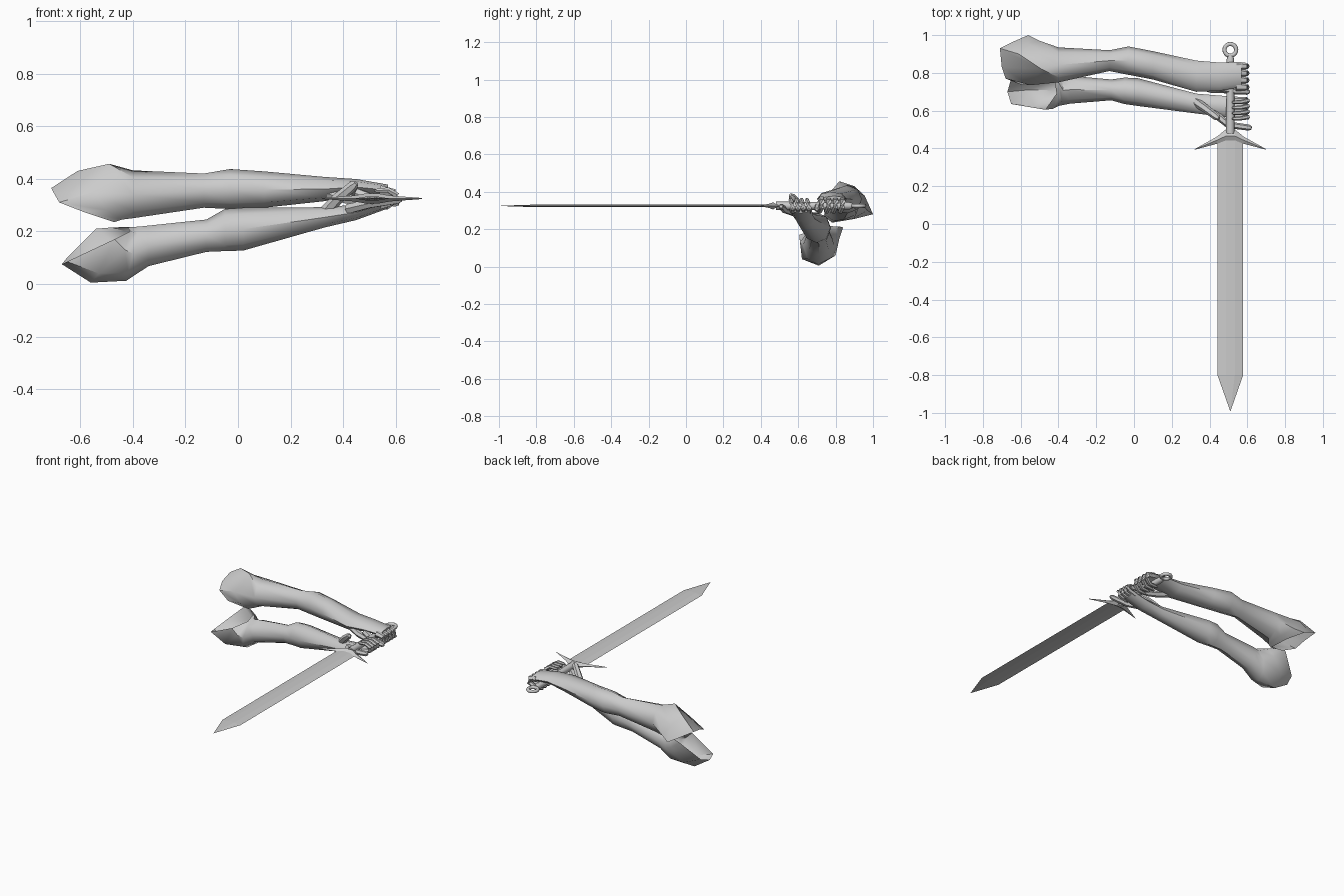
import bpy, bmesh
from math import sin, cos, pi
from mathutils import Vector

if "Cube" in bpy.data.objects:
    bpy.data.objects.remove(bpy.data.objects["Cube"])


def loft(name, rings, cap_start=True, cap_end=True, smooth=True):
    """Skin a list of equal-sized rings of points."""
    bm = bmesh.new()
    vs = [[bm.verts.new(p) for p in r] for r in rings]
    n = len(rings[0])
    for a, b in zip(vs, vs[1:]):
        for i in range(n):
            j = (i + 1) % n
            bm.faces.new((a[i], a[j], b[j], b[i]))
    if cap_start:
        bm.faces.new(vs[0][::-1])
    if cap_end:
        bm.faces.new(vs[-1])
    bmesh.ops.recalc_face_normals(bm, faces=bm.faces)
    me = bpy.data.meshes.new(name)
    bm.to_mesh(me)
    bm.free()
    ob = bpy.data.objects.new(name, me)
    bpy.context.collection.objects.link(ob)
    if smooth:
        bpy.ops.object.select_all(action='DESELECT')
        ob.select_set(True)
        bpy.context.view_layer.objects.active = ob
        bpy.ops.object.shade_smooth_by_angle(angle=0.8)
    return ob


def ring(x, y0, y1, z0, z1, n=8, tilt=0):
    """Oval cross-section facing along x."""
    cy, cz, ry, rz = (y0 + y1) / 2, (z0 + z1) / 2, (y1 - y0) / 2, (z1 - z0) / 2
    return [(x + tilt * sin(2 * pi * i / n), cy + ry * cos(2 * pi * i / n),
             cz + rz * sin(2 * pi * i / n)) for i in range(n)]


def finger(name, path, r):
    """Six-sided tapered tube along a path."""
    pts = [Vector(p) for p in path]
    rings = []
    for k, p in enumerate(pts):
        d = pts[min(k + 1, len(pts) - 1)] - pts[max(k - 1, 0)]
        q = d.to_track_quat('Z', 'Y')
        rad = r * (1 - 0.12 * k)
        rings.append([p + q @ Vector((rad * cos(i * pi / 3), rad * sin(i * pi / 3), 0))
                      for i in range(6)])
    tip = pts[-1] + (pts[-1] - pts[-2]).normalized() * r * 0.6
    rings.append([tip + (v - pts[-1]) * 0.5 for v in rings[-1]])
    loft(name, rings)


# Rear arm, shoulder opening faces down and outward
rim = [(-.56, 1.0, .28), (-.64, .965, .325), (-.71, .93, .365), (-.70, .83, .345),
       (-.68, .77, .31), (-.59, .735, .275), (-.47, .78, .235), (-.50, .90, .255)]
deltoid = [(-.50, .97, .30), (-.56, .955, .38), (-.61, .90, .43), (-.49, .82, .457),
           (-.55, .735, .35), (-.50, .74, .28), (-.44, .79, .245), (-.45, .90, .26)]
loft("rear_arm", [rim, deltoid,
     ring(-.40, .75, .935, .25, .432),
     ring(-.13, .81, .92, .29, .42),
     ring(-.03, .79, .94, .285, .437),
     ring(.10, .765, .915, .29, .428),
     ring(.33, .70, .865, .315, .407),
     ring(.45, .705, .855, .338, .399),
     ring(.57, .725, .858, .335, .378)], cap_start=False)

# Front arm, shoulder opening faces up and outward
rim = [(-.54, .84, .21), (-.48, .82, .215), (-.42, .76, .215), (-.41, .69, .20),
       (-.47, .605, .17), (-.65, .635, .085), (-.67, .70, .075), (-.65, .77, .10)]
deltoid = [(-.46, .82, .15), (-.43, .80, .20), (-.40, .75, .217), (-.39, .68, .195),
           (-.43, .61, .13), (-.53, .62, .04), (-.56, .71, .005), (-.54, .80, .06)]
loft("front_arm", [rim, deltoid,
     ring(-.40, .625, .79, .012, .218, tilt=.025),
     ring(-.34, .637, .785, .068, .222),
     ring(-.12, .655, .765, .122, .245),
     ring(-.05, .635, .775, .125, .285),
     ring(.02, .625, .772, .127, .29),
     ring(.33, .585, .69, .215, .292),
     ring(.45, .57, .68, .243, .302),
     ring(.57, .56, .672, .287, .325)], cap_start=False)

# Curled fingers: rear hand wraps down over the grip, front hand wraps up
for i in range(4):
    y = .725 + i * .037
    finger("rear_finger", [(.54, y, .357), (.59, y, .347), (.598, y, .318),
                           (.565, y - .01, .295), (.515, y - .012, .293)], .021)
    y = .57 + i * .029
    finger("front_finger", [(.54, y, .298), (.597, y, .315), (.603, y - .004, .338),
                            (.57, y - .01, .358), (.53, y - .012, .355)], .017)

# Index fingers and thumbs
finger("rear_index", [(.45, .725, .345), (.52, .705, .322), (.60, .70, .308)], .021)
finger("front_index", [(.42, .59, .285), (.50, .525, .305), (.61, .51, .32)], .021)
finger("rear_thumb", [(.34, .74, .345), (.41, .715, .325), (.49, .71, .305)], .024)
finger("front_thumb", [(.33, .645, .27), (.38, .61, .325), (.44, .565, .375)], .025)

# Sword, lying along y
SX, SZ = .51, .325


def blade_section(y, w, t):
    return [(SX + a * w, y, SZ + b * t) for a, b in
            ((1, 0), (.35, 1), (-.35, 1), (-1, 0), (-.35, -1), (.35, -1))]


loft("blade", [blade_section(.46, .068, .007), blade_section(-.80, .068, .007),
               blade_section(-.99, .001, .001)], smooth=False)

# Swept guard, mirrored stations either side of the blade
half = [(.19, .393, .396, .002), (.07, .425, .463, .011), (.025, .43, .50, .019)]
stations = [(-u, a, b, t) for u, a, b, t in half] + half[::-1]
loft("guard", [ring(SX + u, a, b, SZ - t, SZ + t, n=4) for u, a, b, t in stations],
     smooth=False)

# Grip and collar
loft("grip", [[(SX + r * cos(i * pi / 4), y, SZ + r * sin(i * pi / 4)) for i in range(8)]
              for y, r in ((.48, .023), (.68, .021), (.87, .02), (.89, .015))])

# Ring pommel
bpy.ops.mesh.primitive_torus_add(location=(SX, .922, SZ), major_radius=.031,
                                 minor_radius=.011, major_segments=20, minor_segments=8)
bpy.context.object.name = "ring_pommel"
bpy.ops.object.shade_smooth_by_angle(angle=0.8)
